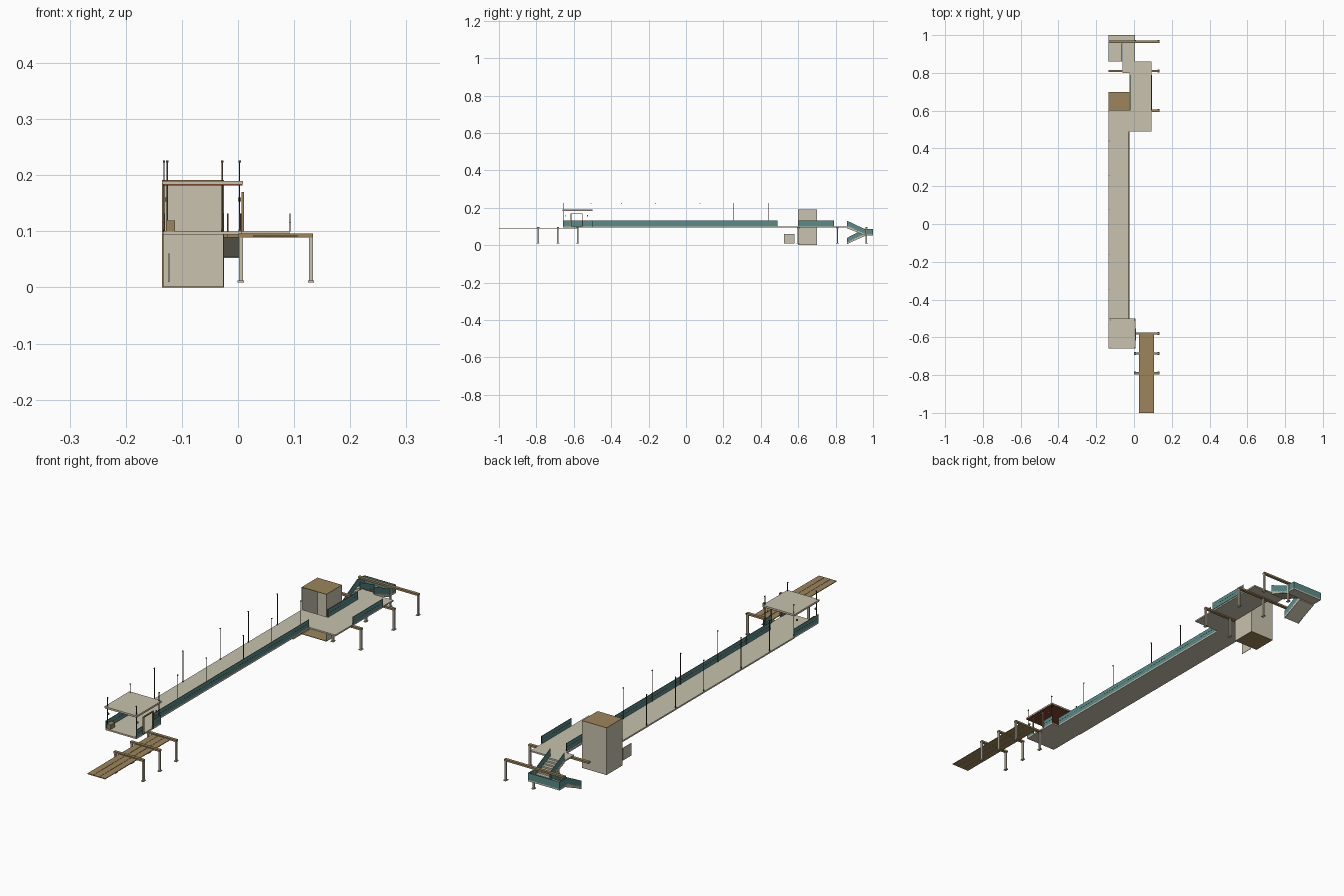
import bpy, bmesh, math

if "Cube" in bpy.data.objects:
    bpy.data.objects.remove(bpy.data.objects["Cube"])

def material(name, rgb):
    m = bpy.data.materials.new(name)
    m.diffuse_color = (*rgb, 1)
    m.use_nodes = True
    m.node_tree.nodes["Principled BSDF"].inputs["Base Color"].default_value = m.diffuse_color
    return m

CONCRETE = material("warm_concrete", (0.58, 0.54, 0.42))
TIMBER = material("brown_timber", (0.34, 0.235, 0.105))
TEAL = material("teal_panel", (0.10, 0.26, 0.25))
IRON = material("dark_iron", (0.07, 0.05, 0.03))
RUST = material("red_brown_lining", (0.22, 0.06, 0.03))

def finish(name, bm, *mats):
    bmesh.ops.recalc_face_normals(bm, faces=bm.faces)
    me = bpy.data.meshes.new(name)
    bm.to_mesh(me)
    bm.free()
    for m in mats:
        me.materials.append(m)
    ob = bpy.data.objects.new(name, me)
    bpy.context.collection.objects.link(ob)
    return ob

def add_box(bm, x0, x1, y0, y1, z0, z1):
    r = bmesh.ops.create_cube(bm, size=1)
    for v in r["verts"]:
        v.co = (x0 + (v.co.x + .5) * (x1 - x0),
                y0 + (v.co.y + .5) * (y1 - y0),
                z0 + (v.co.z + .5) * (z1 - z0))

def boxes(name, mat, *dims):
    bm = bmesh.new()
    for d in dims:
        add_box(bm, *d)
    return finish(name, bm, mat)

def extrude_x(name, mat, profile, x0, x1):
    """Extrude a (y, z) outline along x."""
    bm = bmesh.new()
    f = bm.faces.new([bm.verts.new((x0, y, z)) for y, z in profile])
    r = bmesh.ops.extrude_face_region(bm, geom=[f])
    for v in r["geom"]:
        if isinstance(v, bmesh.types.BMVert):
            v.co.x = x1
    return finish(name, bm, mat)

# Platform decks
boxes("main_platform", CONCRETE, (-.135, -.025, -.5, .6, .094, .1))
boxes("shelter_floor", CONCRETE, (-.133, .006, -.657, -.5, .094, .1))
boxes("upper_deck", CONCRETE, (-.025, .092, .49, .86, .094, .1),
      (-.06, -.025, .8, .86, .094, .1))

# Teal parapets with dark end posts and a slim middle rail
def parapet(name, x, y0, y1):
    boxes(name, TEAL, (x, x + .0025, y0 + .001, y1 - .001, .1, .131))
    boxes(name + "_ends", IRON, (x, x + .0025, y0, y0 + .001, .1, .132),
          (x, x + .0025, y1 - .001, y1, .1, .132))
    boxes(name + "_rail", IRON, (x - .0003, x + .0028, y0, y1, .1155, .1165))

parapet("platform_parapet", -.0275, -.5, .49)
parapet("inner_deck_parapet", -.0195, .6, .79)
parapet("outer_deck_parapet", .0915, .6, .79)
parapet("shelter_left_parapet", -.133, -.657, -.5)
parapet("shelter_front_parapet", .0035, -.657, -.617)
parapet("shelter_rear_parapet", .0035, -.553, -.5)

# Lift tower: hollow shaft open at the front, timber floor and roof
boxes("lift_tower_walls", CONCRETE, (-.135, -.133, .6, .7, .002, .189),
      (-.027, -.025, .6, .7, .002, .189), (-.133, -.027, .698, .7, .002, .189))
boxes("lift_tower_floor_and_roof", TIMBER, (-.135, -.025, .6, .7, 0, .002),
      (-.135, -.025, .6, .7, .189, .191))
boxes("lift_tower_front_trim", TIMBER, (-.135, -.133, .599, .6, 0, .191),
      (-.027, -.025, .599, .6, 0, .191))
boxes("side_panel", CONCRETE, (-.1245, -.1225, .525, .58, .01, .06))

# Shelter roof with red-brown lining
boxes("shelter_roof", CONCRETE, (-.135, .009, -.66, -.5, .184, .19))
boxes("shelter_roof_lining", RUST, (-.134, .008, -.659, -.501, .182, .184))

# Shelter gate frame, bench and small lamps
boxes("gate_frame", TIMBER, (.006, .011, -.617, -.613, .1, .17),
      (.006, .011, -.557, -.553, .1, .17), (.006, .011, -.617, -.553, .166, .17))
boxes("bench", TIMBER, (-.128, -.112, -.655, -.625, .1, .119))
boxes("wall_lamps", TIMBER, *[(x, x + .005, y, y + .005, .153, .160)
      for x in (-.13, .0) for y in (-.648, -.528)])

# Slender poles with caps, along the platform and at the shelter corners
def poles(name, xs, ys):
    bm = bmesh.new()
    for x in xs:
        for y in ys:
            add_box(bm, x - .001, x + .001, y - .001, y + .001, .098, .226)
            add_box(bm, x - .002, x + .002, y - .002, y + .002, .2225, .226)
            add_box(bm, x - .002, x + .002, y - .002, y + .002, .1, .103)
    finish(name, bm, IRON)

poles("platform_poles", (-.132, -.028), (-.345, -.163, .075, .255, .44))
poles("shelter_poles", (-.126, .003), (-.653, -.508))

# Low boarded walkway in three planks
W = (.107 - .026) / 3
boxes("walkway_planks", TIMBER, *[(.026 + i * W + .0006, .026 + (i + 1) * W - .0006,
      -1, -.575, .0895, .0925) for i in range(3)])
boxes("walkway_joints", IRON, *[(.026 + i * W - .0006, .026 + i * W + .0006,
      -1, -.575, .0895, .0915) for i in (1, 2)])

# Support gantries: timber beam, concrete posts, foot plates
def gantry(name, y, left):
    boxes(name + "_beam", TIMBER, (left, .134, y - .006, y + .006, .089, .0965))
    bm = bmesh.new()
    for x in (.005, .13):
        add_box(bm, x - .0035, x + .0035, y - .004, y + .004, .01, .089)
        add_box(bm, x - .0055, x + .0055, y - .008, y + .008, .009, .012)
    finish(name + "_posts", bm, CONCRETE)

for i, y in enumerate((-.79, -.685, -.58)):
    gantry("walkway_gantry_%d" % i, y, 0)
for i, (y, left) in enumerate(((.6, -.02), (.81, -.135), (.965, -.135))):
    gantry("deck_gantry_%d" % i, y, left)

# Stair flights: stepped top, sloping underside
def flight(name, x0, x1, ya, za, yb, zb, n=7):
    """Steps descending from (ya, za) to (yb, zb), with panels on both sides."""
    dy, dz = (yb - ya) / n, (zb - za) / n
    prof = [(ya, za)]
    for i in range(n):
        prof += [(ya + dy * (i + 1), za + dz * i), (ya + dy * (i + 1), za + dz * (i + 1))]
    prof += [(yb, zb - .004), (ya, za - .010)]
    extrude_x(name + "_steps", CONCRETE, prof, x0, x1)
    panel = [(ya, za - .006), (yb, zb - .006), (yb, zb + .028), (ya, za + .031)]
    for side, x in (("left", x0), ("right", x1 - .0025)):
        extrude_x(name + "_%s_panel" % side, TEAL, panel, x, x + .0025)

flight("upper_stair", -.06, .006, .86, .1, .955, .058)
flight("lower_stair", -.135, -.063, .955, .058, .86, .01)

# Stair landing with its panels
boxes("landing", CONCRETE, (-.135, .006, .955, 1, .052, .058))
boxes("landing_panels", TEAL, (-.135, .006, .9975, 1, .052, .086),
      (.0035, .006, .955, .9975, .052, .086), (-.135, -.1325, .955, .9975, .052, .086))
